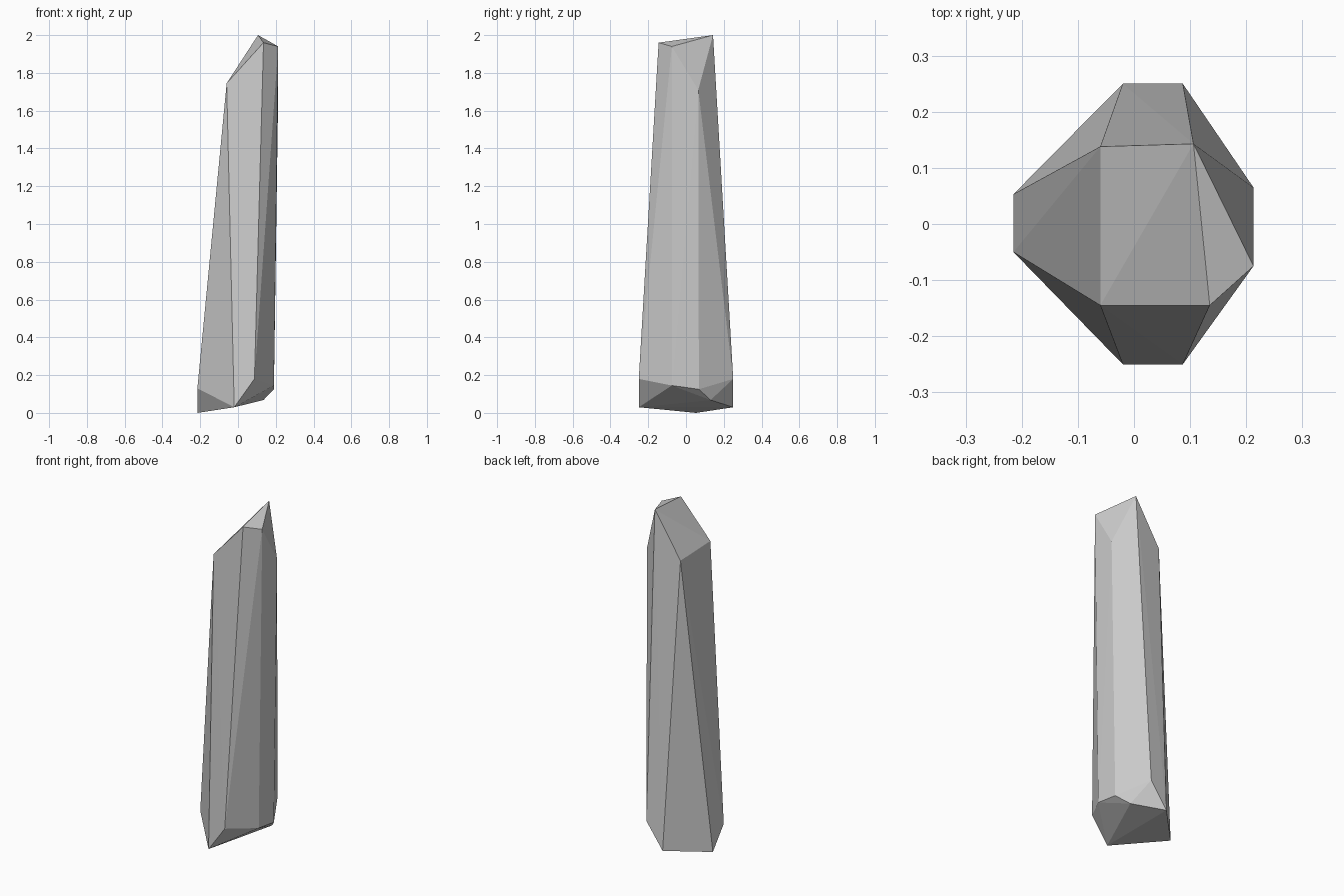
import bpy, bmesh

# Corners of the chipped base, going round from the front
base_ring = [(-0.02, -0.25, 0.03), (0.087, -0.25, 0.18), (0.19, -0.075, 0.145),
             (0.19, 0.068, 0.125), (0.135, 0.13, 0.068), (0.087, 0.25, 0.18),
             (-0.02, 0.25, 0.03), (-0.215, 0.053, 0.0), (-0.215, -0.05, 0.13)]

# Corners of the slanted, pointed tip
tip_ring = [(-0.06, -0.145, 1.745), (0.135, -0.145, 1.96), (0.213, -0.075, 1.94),
            (0.213, 0.065, 1.71), (0.106, 0.143, 2.0), (-0.06, 0.138, 1.735)]

# Stone shard: flat facets wrapped around both rings
bm = bmesh.new()
for p in base_ring + tip_ring:
    bm.verts.new(p)
bmesh.ops.convex_hull(bm, input=bm.verts[:])
bmesh.ops.recalc_face_normals(bm, faces=bm.faces[:])
mesh = bpy.data.meshes.new("stone_shard")
bm.to_mesh(mesh)
bm.free()
shard = bpy.data.objects.new("stone_shard", mesh)
bpy.context.collection.objects.link(shard)
